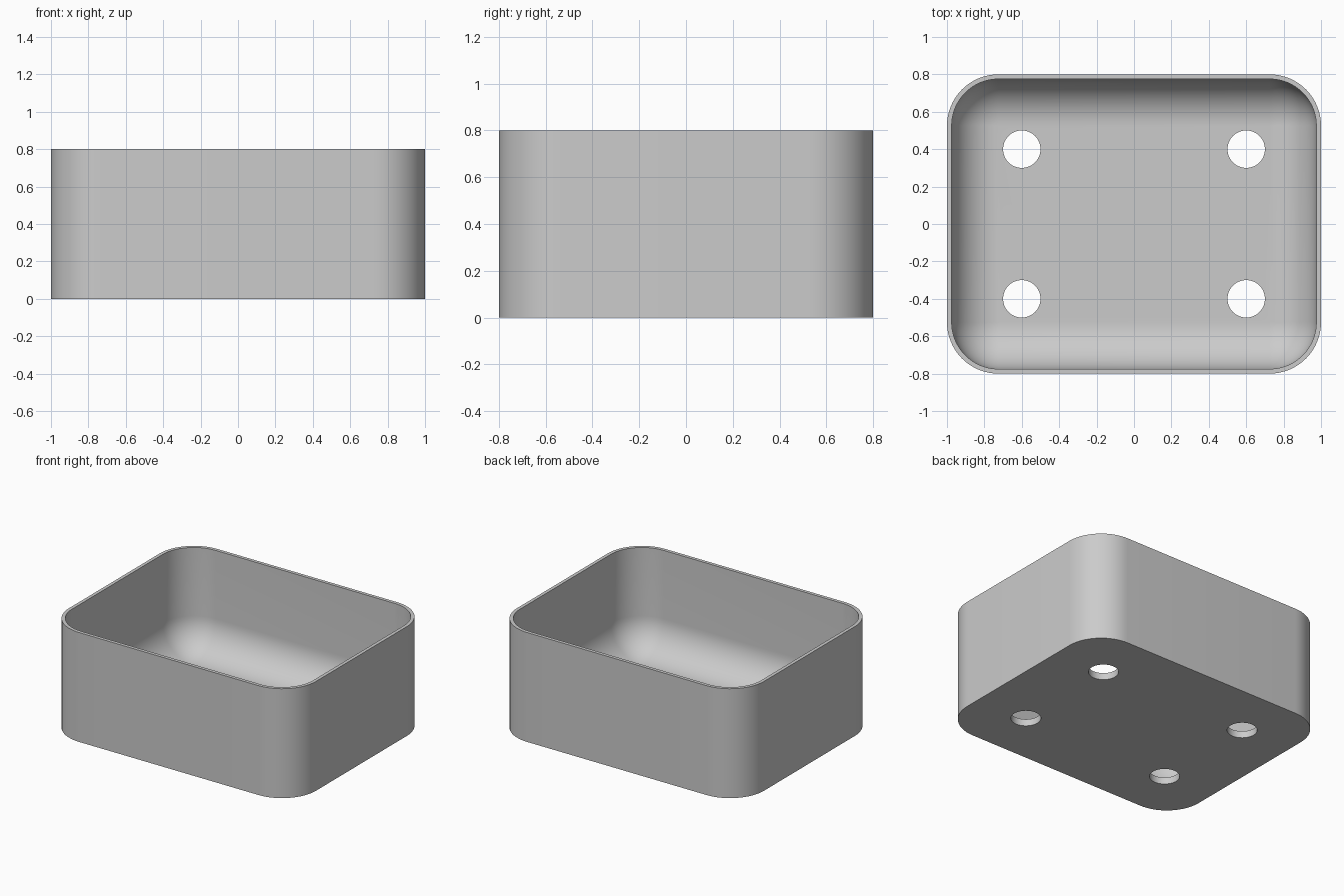
import bpy, bmesh
from math import sin, cos, pi

if "Cube" in bpy.data.objects:
    bpy.data.objects.remove(bpy.data.objects["Cube"], do_unlink=True)

HALF_X, HALF_Y, HEIGHT = 1.0, 0.8, 0.8
CORNER, WALL, FLOOR = 0.275, 0.025, 0.05
HOLE_RADIUS, HOLE_X, HOLE_Y = 0.1, 0.6, 0.4
STEPS = 16

grey = bpy.data.materials.new("plain_grey")
grey.use_nodes = True
colour = (0.6, 0.6, 0.6, 1)
grey.diffuse_color = colour
grey.node_tree.nodes["Principled BSDF"].inputs["Base Color"].default_value = colour


def ring(bm, inset, z):
    """Rounded rectangle, moved inwards from the outer outline."""
    radius = CORNER - inset
    verts = []
    for q, (sx, sy) in enumerate([(1, 1), (-1, 1), (-1, -1), (1, -1)]):
        for i in range(STEPS + 1):
            a = (q + i / STEPS) * pi / 2
            verts.append(bm.verts.new((sx * (HALF_X - CORNER) + radius * cos(a),
                                       sy * (HALF_Y - CORNER) + radius * sin(a), z)))
    return verts


# Tray: outer wall, rim, inner wall and a rounded join to the floor
fillet = CORNER - WALL
profile = [(0, 0), (0, HEIGHT), (WALL, HEIGHT)]
for i in range(STEPS + 1):
    a = i / STEPS * pi / 2
    profile.append((WALL + fillet * (1 - cos(a)), FLOOR + fillet * (1 - sin(a))))

bm = bmesh.new()
rings = [ring(bm, *p) for p in profile]
for low, high in zip(rings, rings[1:]):
    for i in range(len(low)):
        j = (i + 1) % len(low)
        bm.faces.new((low[i], low[j], high[j], high[i]))
bm.faces.new(rings[0][::-1])
bm.faces.new(rings[-1])
bmesh.ops.remove_doubles(bm, verts=bm.verts, dist=0.0001)
bmesh.ops.recalc_face_normals(bm, faces=bm.faces)
mesh = bpy.data.meshes.new("tray")
bm.to_mesh(mesh)
bm.free()
tray = bpy.data.objects.new("tray", mesh)
bpy.context.collection.objects.link(tray)
mesh.materials.append(grey)

# Four round holes through the floor
for sx in (-1, 1):
    for sy in (-1, 1):
        bpy.ops.mesh.primitive_cylinder_add(vertices=64, radius=HOLE_RADIUS, depth=0.3,
                                            location=(sx * HOLE_X, sy * HOLE_Y, 0))
        cutter = bpy.context.object
        cutter.name = "hole_cutter"
        cutter.data.materials.append(grey)
        cut = tray.modifiers.new("hole", 'BOOLEAN')
        cut.operation = 'DIFFERENCE'
        cut.solver = 'EXACT'
        cut.object = cutter
        bpy.ops.object.select_all(action='DESELECT')
        tray.select_set(True)
        bpy.context.view_layer.objects.active = tray
        bpy.ops.object.modifier_apply(modifier=cut.name)
        bpy.data.objects.remove(cutter, do_unlink=True)

bpy.ops.object.shade_smooth_by_angle(angle=pi / 6)
